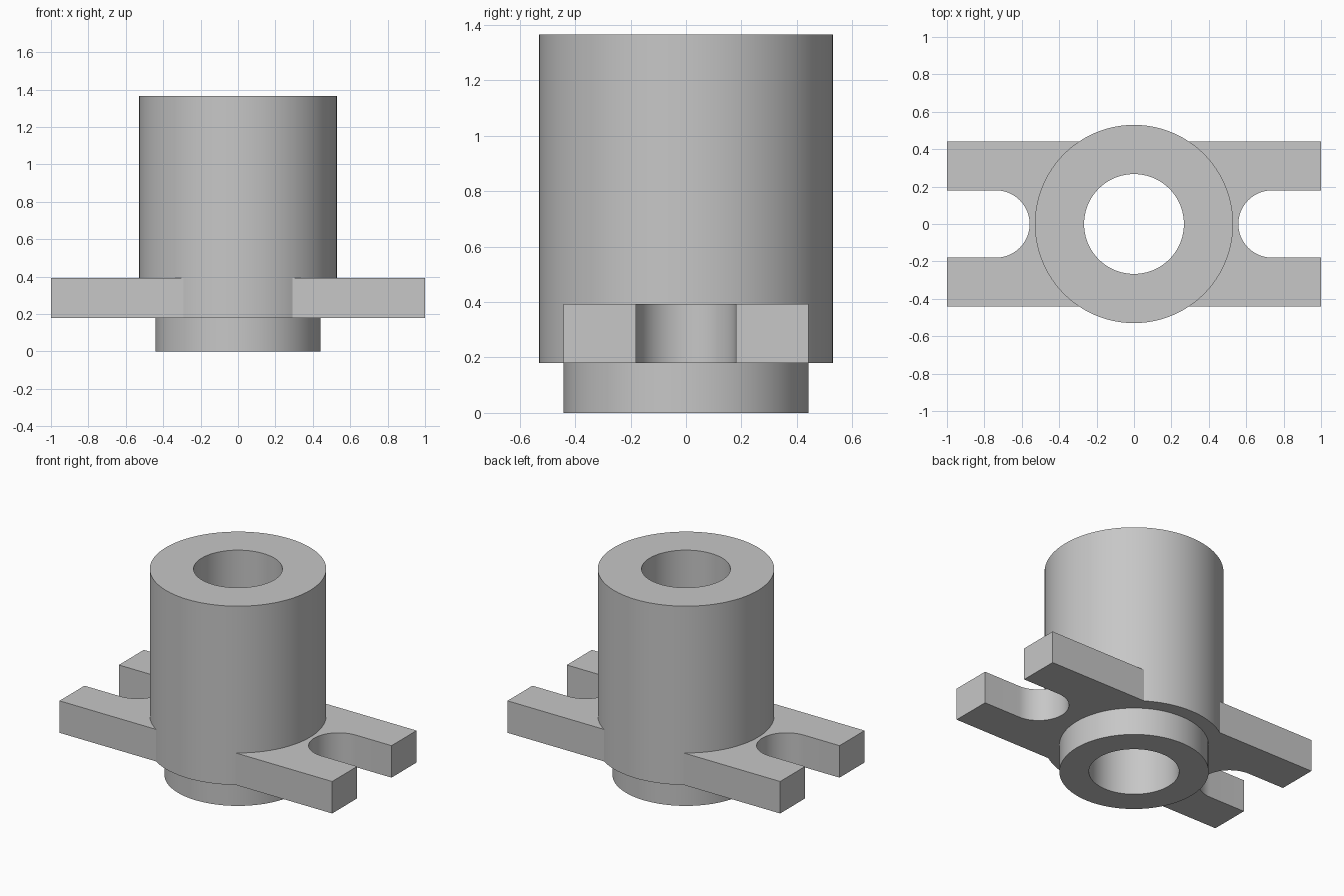
import bpy
import bmesh
import math

if "Cube" in bpy.data.objects:
    bpy.data.objects.remove(bpy.data.objects["Cube"], do_unlink=True)

# Main dimensions
BODY_R, COLLAR_R, BORE_R = 0.53, 0.442, 0.267
HEIGHT, FLANGE_Z, FLANGE_TOP = 1.365, 0.18, 0.392
FLANGE_X, FLANGE_Y = 1.0, 0.442
SLOT_R, SLOT_X = 0.18, 0.738
SEGMENTS = 96

grey = bpy.data.materials.new("plain grey")
grey.use_nodes = True
colour = (0.57, 0.57, 0.57, 1)
grey.diffuse_color = colour
grey.node_tree.nodes["Principled BSDF"].inputs["Base Color"].default_value = colour


def add_object(name, bm):
    bmesh.ops.recalc_face_normals(bm, faces=bm.faces)
    mesh = bpy.data.meshes.new(name)
    bm.to_mesh(mesh)
    bm.free()
    mesh.materials.append(grey)
    obj = bpy.data.objects.new(name, mesh)
    bpy.context.collection.objects.link(obj)
    bpy.ops.object.select_all(action="DESELECT")
    obj.select_set(True)
    bpy.context.view_layer.objects.active = obj
    bpy.ops.object.shade_smooth_by_angle(angle=math.radians(30))
    return obj


def arc(cx, radius, start, end, steps):
    angles = [start + (end - start) * i / steps for i in range(steps + 1)]
    return [(cx + radius * math.cos(a), radius * math.sin(a)) for a in angles]


# Stepped sleeve with a through bore, revolved from its wall section
def build_sleeve():
    section = [(BORE_R, 0), (COLLAR_R, 0), (COLLAR_R, FLANGE_Z),
               (BODY_R, FLANGE_Z), (BODY_R, HEIGHT), (BORE_R, HEIGHT)]
    bm = bmesh.new()
    verts = [bm.verts.new((r, 0, z)) for r, z in section]
    edges = [bm.edges.new((v, verts[i - 1])) for i, v in enumerate(verts)]
    bmesh.ops.spin(bm, geom=verts + edges, cent=(0, 0, 0), axis=(0, 0, 1),
                   angle=math.tau, steps=SEGMENTS, use_merge=True)
    bmesh.ops.remove_doubles(bm, verts=bm.verts, dist=0.0001)
    add_object("stepped_sleeve", bm)


# Slotted mounting ear whose inner edge follows the sleeve wall
def build_ear(name, side):
    seat_r = BODY_R - 0.002
    a = math.asin(FLANGE_Y / seat_r)
    outline = arc(0, seat_r, a, -a, 32)
    outline += [(FLANGE_X, -FLANGE_Y), (FLANGE_X, -SLOT_R)]
    outline += arc(SLOT_X, SLOT_R, -math.pi / 2, -math.pi * 1.5, 32)
    outline += [(FLANGE_X, SLOT_R), (FLANGE_X, FLANGE_Y)]
    bm = bmesh.new()
    face = bm.faces.new([bm.verts.new((side * x, y, FLANGE_Z)) for x, y in outline])
    result = bmesh.ops.extrude_face_region(bm, geom=[face], use_keep_orig=True)
    top = [g for g in result["geom"] if isinstance(g, bmesh.types.BMVert)]
    bmesh.ops.translate(bm, verts=top, vec=(0, 0, FLANGE_TOP - FLANGE_Z))
    add_object(name, bm)


build_sleeve()
for label, sign in (("left", 1), ("right", -1)):
    build_ear(label + "_slotted_ear", sign)
